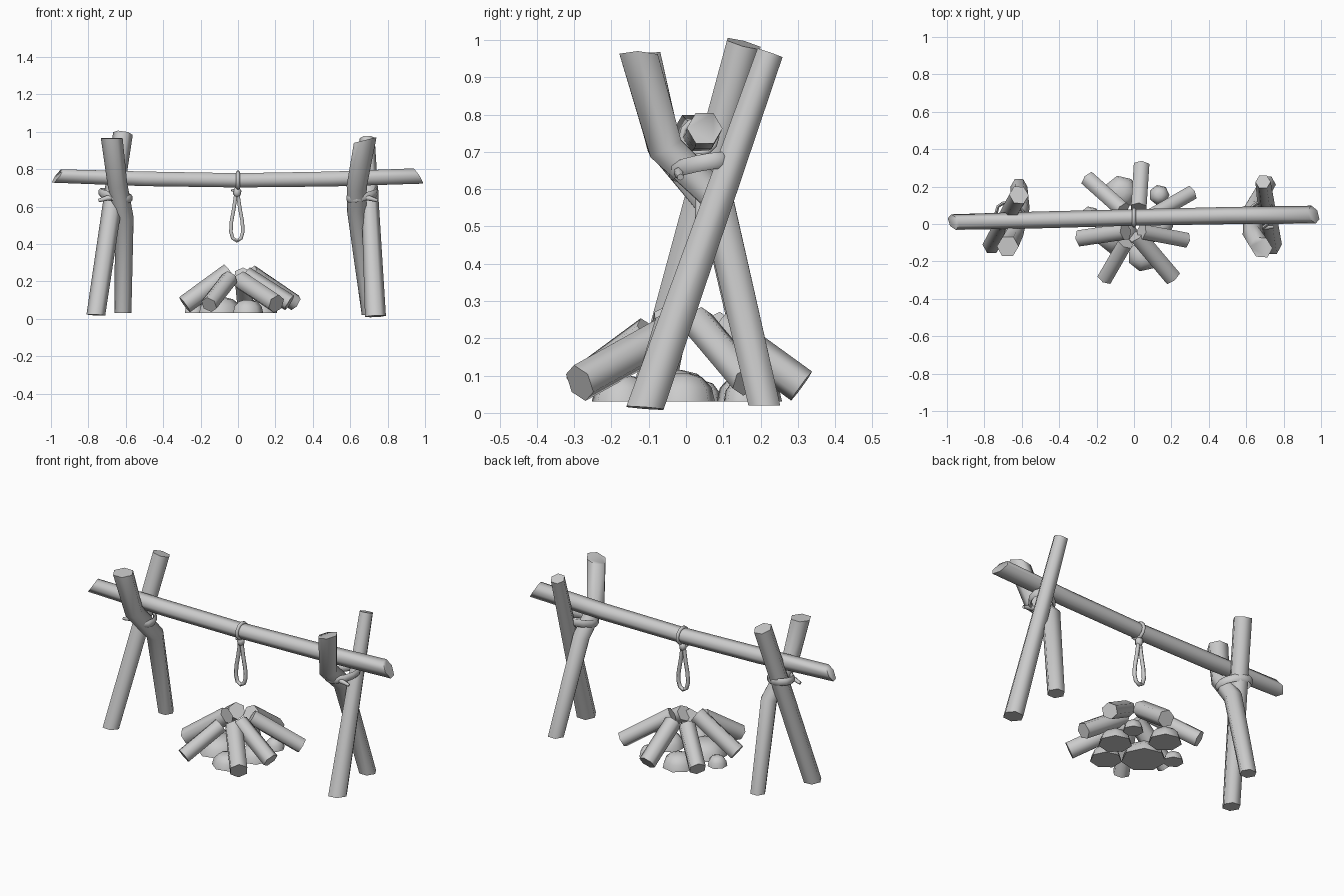
import bpy, math
from mathutils import Vector as V

if "Cube" in bpy.data.objects:
    bpy.data.objects.remove(bpy.data.objects["Cube"])


def make(name, verts, faces, angle=50):
    me = bpy.data.meshes.new(name)
    me.from_pydata(verts, [], faces)
    me.update()
    ob = bpy.data.objects.new(name, me)
    bpy.context.collection.objects.link(ob)
    bpy.ops.object.select_all(action='DESELECT')
    bpy.context.view_layer.objects.active = ob
    ob.select_set(True)
    # outward normals
    bpy.ops.object.mode_set(mode='EDIT')
    bpy.ops.mesh.select_all(action='SELECT')
    bpy.ops.mesh.normals_make_consistent(inside=False)
    bpy.ops.object.mode_set(mode='OBJECT')
    bpy.ops.object.shade_smooth_by_angle(angle=math.radians(angle))
    return ob


def tube(name, pts, radii, sides=6, ref=(1, 0, 0), cut0=None, cut1=None, closed=False, angle=62, flat=1.0):
    """Sweep a polygon along pts; cut0 / cut1 are the normals of slanted end cuts."""
    pts = [V(p) for p in pts]
    n = len(pts)
    verts, faces = [], []
    for i, p in enumerate(pts):
        a = pts[(i - 1) % n] if closed or i else p
        b = pts[(i + 1) % n] if closed or i < n - 1 else p
        t = (b - a).normalized()
        u = (V(ref) - t * t.dot(V(ref))).normalized()
        w = t.cross(u)
        cut = cut0 if i == 0 else cut1 if i == n - 1 else None
        for k in range(sides):
            ang = math.tau * k / sides
            d = (u * math.cos(ang) + w * math.sin(ang) * flat) * radii[i]
            if cut:
                d -= t * (d.dot(V(cut)) / t.dot(V(cut)))
            verts.append(p + d)
    for i in range(n if closed else n - 1):
        j = (i + 1) % n
        for k in range(sides):
            l = (k + 1) % sides
            faces.append((i * sides + k, i * sides + l, j * sides + l, j * sides + k))
    if not closed:
        faces.append(tuple(range(sides)))
        faces.append(tuple(range((n - 1) * sides, n * sides)))
    return make(name, verts, faces, angle)


# crossbeam with slanted end cuts and a slight sag
tube("crossbeam",
     [(-0.965, 0.01, 0.763), (-0.5, 0.022, 0.748), (0, 0.035, 0.74), (0.5, 0.045, 0.747), (0.96, 0.05, 0.763)],
     [0.042, 0.045, 0.044, 0.046, 0.048], ref=(0, 1, 0), cut0=(-0.8, -0.25, 0.55), cut1=(0.8, 0.2, 0.5))

# crossed support posts: one straight, one bent on each side
tube("left_straight_post", [(-0.76, -0.11, 0.02), (-0.615, 0.155, 0.99)], [0.05, 0.053],
     cut0=(0.05, 0.05, 1))
tube("right_straight_post", [(0.735, -0.11, 0.013), (0.69, 0.225, 0.965)], [0.056, 0.041],
     cut0=(-0.05, 0.08, 1))
tube("left_bent_post",
     [(-0.615, 0.2, 0.03), (-0.608, 0.085, 0.54), (-0.645, -0.06, 0.72), (-0.675, -0.12, 0.965)],
     [0.045, 0.05, 0.053, 0.058], cut0=(0, 0, 1), cut1=(0, -0.05, 1))
tube("right_bent_post",
     [(0.71, 0.21, 0.02), (0.635, 0.08, 0.58), (0.635, -0.055, 0.71), (0.68, -0.125, 0.955)],
     [0.048, 0.052, 0.054, 0.057], cut0=(0, 0, 1), cut1=(-0.25, 0, 1))

# rope lashings around each crossing
for side, c, axis in (("left", V((-0.655, 0.04, 0.66)), V((-0.8, 0.6, 0))),
                      ("right", V((0.665, 0.04, 0.66)), V((0.7, 0.7, 0)))):
    perp = V((-axis.y, axis.x, 0))
    ring = []
    for k in range(12):
        a = math.tau * k / 12
        ring.append(c + axis * 0.09 * math.cos(a) + perp * 0.064 * math.sin(a)
                    + V((0, 0, 0.018 * math.cos(a))))
    tube(side + "_lashing", ring, [0.022] * 12, ref=(0, 0, 1), closed=True, flat=0.45)
    s = 1 if side == "right" else -1
    tube(side + "_lashing_tail", [(s * 0.66, -0.01, 0.65), (s * 0.70, -0.02, 0.645), (s * 0.745, -0.015, 0.632)],
         [0.016, 0.014, 0.009], ref=(0, 0, 1))

# rope band around the beam
band = [(0, 0.035 + 0.046 * math.cos(math.tau * k / 12), 0.74 + 0.044 * math.sin(math.tau * k / 12))
        for k in range(12)]
tube("beam_rope_band", band, [0.01] * 12, closed=True)

# knot and hanging teardrop loop
tube("loop_knot", [(-0.004, 0.035, 0.7), (-0.005, 0.035, 0.685), (-0.005, 0.035, 0.665), (-0.005, 0.035, 0.65)],
     [0.012, 0.023, 0.021, 0.01])
half = [(0.006, 0.66), (0.016, 0.59), (0.029, 0.52), (0.032, 0.465), (0.022, 0.43)]
path = half + [(0, 0.416)] + [(-x, z) for x, z in reversed(half)]
tube("hanging_loop", [(x - 0.006, 0.035, z) for x, z in path], [0.011] * len(path), ref=(0, 1, 0))
tube("loop_tail", [(0, 0.035, 0.68), (-0.035, 0.03, 0.688)], [0.01, 0.007])

# campfire logs leaning in: outer end, inner end, radius
logs = [((0.04, 0.31, 0.072), (0.025, 0.085, 0.235), 0.048),
        ((0.305, 0.165, 0.085), (0.07, 0.03, 0.245), 0.045),
        ((0.275, -0.085, 0.085), (0.04, -0.04, 0.235), 0.046),
        ((0.205, -0.285, 0.08), (0.015, -0.06, 0.205), 0.052),
        ((-0.155, -0.29, 0.075), (-0.045, -0.1, 0.215), 0.046),
        ((-0.285, -0.075, 0.075), (-0.045, -0.04, 0.25), 0.05),
        ((-0.245, 0.24, 0.085), (-0.06, 0.075, 0.23), 0.048)]
for i, (a, b, r) in enumerate(logs):
    tube("fire_log_%d" % (i + 1), [a, b], [r, r], ref=(0, 0, 1))

# flat-bottomed stones under the logs: x, y, radius, height
stones = [(0.05, -0.17, 0.085, 0.07), (-0.1, -0.04, 0.12, 0.085), (-0.235, 0.04, 0.055, 0.055),
          (0.12, -0.01, 0.09, 0.075), (-0.07, 0.17, 0.09, 0.075), (0.135, 0.155, 0.055, 0.06)]
for i, (x, y, r, h) in enumerate(stones):
    tube("fire_stone_%d" % (i + 1),
         [(x, y, 0.03), (x, y, 0.03 + h * 0.5), (x, y, 0.03 + h * 0.88), (x, y, 0.03 + h)],
         [r, r * 0.9, r * 0.6, r * 0.25], sides=7)
